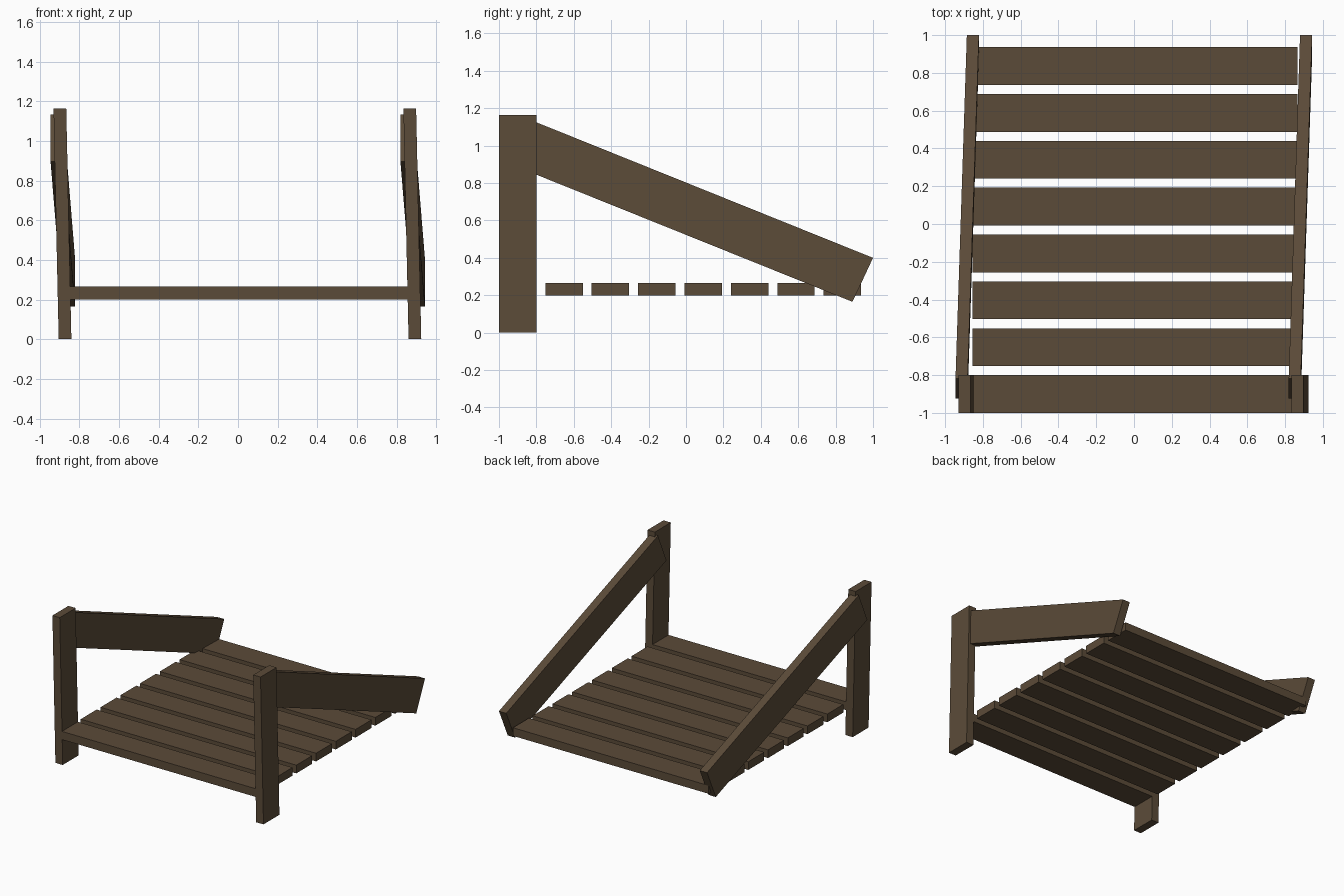
import bpy

if "Cube" in bpy.data.objects:
    bpy.data.objects.remove(bpy.data.objects["Cube"])

wood = bpy.data.materials.new("dark_wood")
wood.diffuse_color = (0.105, 0.07, 0.04, 1)
wood.use_nodes = True
wood.node_tree.nodes["Principled BSDF"].inputs["Base Color"].default_value = wood.diffuse_color


def beam(name, start, end):
    """Straight plank whose two end faces are given as four corners each."""
    mesh = bpy.data.meshes.new(name)
    sides = [(i, (i + 1) % 4, (i + 1) % 4 + 4, i + 4) for i in range(4)]
    mesh.from_pydata(start + end, [], [(3, 2, 1, 0), (4, 5, 6, 7)] + sides)
    mesh.materials.append(wood)
    obj = bpy.data.objects.new(name, mesh)
    bpy.context.collection.objects.link(obj)
    return obj


def rect(x0, x1, y0, y1, z):
    return [(x0, y0, z), (x1, y0, z), (x1, y1, z), (x0, y1, z)]


# seat slats, evenly spaced front to back
for i in range(8):
    y = -1 + i * 0.248
    beam(f"slat_{i + 1}", rect(-0.855, 0.865, y, y + 0.2, 0.2),
         rect(-0.855, 0.865, y, y + 0.2, 0.265))

# each side is a parallel copy: a leaning post and a sloping rail
T = 0.064
for side, dx in (("left", 0), ("right", 1.764)):
    x0, x1 = -0.904 + dx, -0.93 + dx
    beam(f"{side}_post", rect(x0, x0 + T, -1, -0.8, 0),
         rect(x1, x1 + T, -1, -0.8, 1.163))

    def rail_end(x, low, high):
        return [(x, *low), (x, *high), (x + T, *high), (x + T, *low)]

    beam(f"{side}_rail",
         rail_end(-0.945 + dx, (-0.925, 0.895), (-0.818, 1.132)),
         rail_end(-0.885 + dx, (0.89, 0.165), (1.0, 0.4)))

# make all face normals point outward
import bmesh
for obj in bpy.context.collection.objects:
    bm = bmesh.new()
    bm.from_mesh(obj.data)
    bmesh.ops.recalc_face_normals(bm, faces=bm.faces)
    bm.to_mesh(obj.data)
    bm.free()
